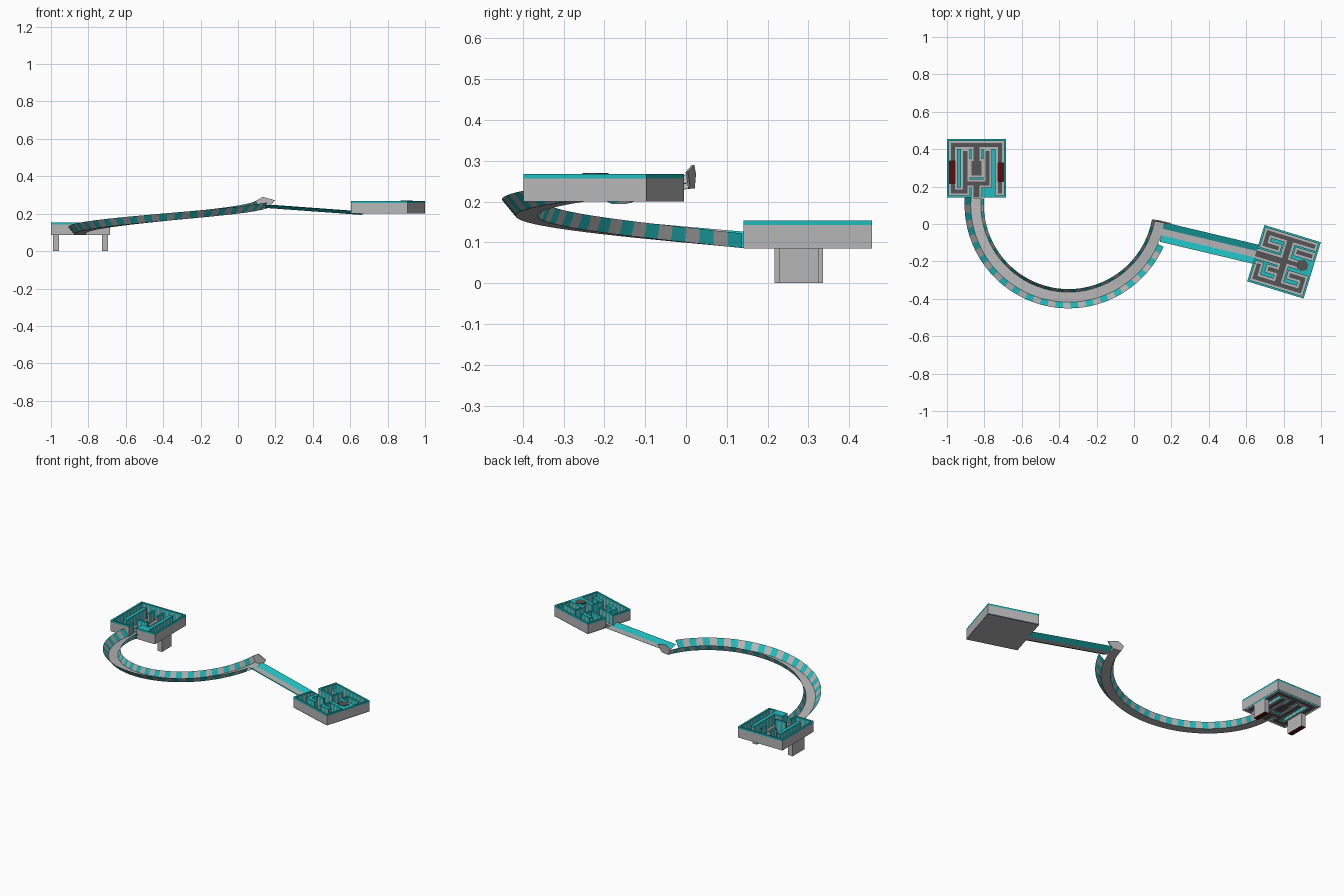
import bpy, bmesh
from math import radians, cos, sin
from mathutils import Vector, Matrix

cube = bpy.data.objects.get("Cube")
if cube:
    bpy.data.objects.remove(cube, do_unlink=True)

# Colours
COLOURS = {
    "teal": (0.015, 0.5, 0.51),
    "light_grey": (0.47, 0.47, 0.47),
    "dark_grey": (0.09, 0.09, 0.09),
    "dark_red": (0.1, 0.004, 0.004),
}
TEAL, LIGHT, DARK, RED = range(4)
mats = []
for name, rgb in COLOURS.items():
    m = bpy.data.materials.new(name)
    m.use_nodes = True
    m.diffuse_color = (*rgb, 1)
    m.node_tree.nodes["Principled BSDF"].inputs["Base Color"].default_value = (*rgb, 1)
    mats.append(m)


def add_face(bm, points, mat):
    f = bm.faces.new([bm.verts.new(p) for p in points])
    f.material_index = mat


def finish(bm, name, matrix=None):
    bmesh.ops.remove_doubles(bm, verts=bm.verts, dist=0.0002)
    mesh = bpy.data.meshes.new(name)
    bm.to_mesh(mesh)
    bm.free()
    for m in mats:
        mesh.materials.append(m)
    ob = bpy.data.objects.new(name, mesh)
    bpy.context.collection.objects.link(ob)
    if matrix:
        ob.matrix_world = matrix
    return ob


N = 29            # maze cells per side
SIZE = 0.315
CELL = SIZE / N


def cells(rects):
    return {(c, r) for c0, r0, c1, r1 in rects
            for c in range(c0, c1 + 1) for r in range(r0, r1 + 1)}


def maze(name, paths, pits, centre, angle, z0, z1):
    """Walled box: dark paths with light borders, teal wall tops, deep red pits."""
    dark, pit = cells(paths), cells(pits)
    floor = {(c + i, r + j) for c, r in dark for i in (-1, 0, 1) for j in (-1, 0, 1)}

    def inside(k):
        return 0 <= k[0] < N and 0 <= k[1] < N

    def height(k):
        if not inside(k):
            return z0
        return 0 if k in pit else z0 if k in floor else z1

    def corner(c, r, z):
        return Vector((c * CELL - SIZE / 2, r * CELL - SIZE / 2, z))

    lip = z1 - 0.011
    bm = bmesh.new()
    for c in range(N):
        for r in range(N):
            k = (c, r)
            h = height(k)
            top = RED if k in pit else DARK if k in dark else LIGHT if k in floor else TEAL
            add_face(bm, [corner(c, r, h), corner(c + 1, r, h),
                          corner(c + 1, r + 1, h), corner(c, r + 1, h)], top)
            # Walls drop from this cell to each lower neighbour
            ring = [(c, r), (c + 1, r), (c + 1, r + 1), (c, r + 1)]
            steps = [(0, -1), (1, 0), (0, 1), (-1, 0)]
            for s, (dc, dr) in enumerate(steps):
                n = (c + dc, r + dr)
                low = height(n)
                a, b = ring[s], ring[(s + 1) % 4]
                rib = TEAL if inside(n) and (c + r) % 3 else LIGHT
                for lo, hi, mat in ((0, z0, LIGHT), (z0, lip, rib), (lip, z1, TEAL)):
                    if low <= lo and hi <= h:
                        add_face(bm, [corner(*a, lo), corner(*b, lo),
                                      corner(*b, hi), corner(*a, hi)], mat)
    matrix = Matrix.Translation((*centre, 0)) @ Matrix.Rotation(radians(angle), 4, 'Z')
    return finish(bm, name, matrix)


# Lower maze with two pits that reach the ground
maze("lower_maze",
     [(2, 25, 26, 26), (2, 2, 3, 26), (25, 2, 26, 26),      # outer loop
      (2, 2, 9, 3), (8, 2, 9, 22), (19, 6, 20, 22),         # inner lanes
      (8, 6, 20, 7), (13, 0, 15, 7),                        # entrance
      (12, 11, 16, 17), (13, 17, 15, 25)],                  # middle room
     [(1, 7, 3, 17), (25, 8, 27, 16)],
     (-0.8425, 0.298), 0, 0.085, 0.154)

# Upper maze
B_CENTRE, B_ANGLE = (0.802, -0.202), -17
maze("upper_maze",
     [(0, 13, 13, 15), (13, 3, 15, 25),                     # entrance, spine
      (2, 25, 26, 26), (2, 19, 3, 26), (2, 19, 9, 20),      # upper lanes
      (19, 20, 26, 21), (8, 8, 15, 9), (2, 8, 3, 9),
      (2, 2, 3, 9), (2, 2, 26, 3), (25, 2, 26, 9),          # lower lanes
      (19, 8, 26, 9), (15, 14, 20, 15)],
     [], B_CENTRE, B_ANGLE, 0.2, 0.267)

# Closed underside and goal pad of the upper maze
turn = Matrix.Translation((*B_CENTRE, 0)) @ Matrix.Rotation(radians(B_ANGLE), 4, 'Z')
bm = bmesh.new()
h = SIZE / 2
add_face(bm, [(-h, h, 0.198), (h, h, 0.198), (h, -h, 0.198), (-h, -h, 0.198)], LIGHT)
finish(bm, "upper_maze_base", turn)

bm = bmesh.new()
bmesh.ops.create_cone(bm, cap_ends=True, segments=6, radius1=0.033, radius2=0.033, depth=0.005)
for f in bm.faces:
    f.material_index = DARK
finish(bm, "goal_pad", turn @ Matrix.Translation((0.1, 0.01, 0.267)))

# Curved rising track: inner bank, floor, outer bank
CURVE = Vector((-0.35, 0.105))
START, END, STRIPES = 176, 349, 40
SECTION = [(0.453, 0.036), (0.469, 0), (0.523, 0), (0.556, 0.04)]


def curve_section(t):
    a = radians(START + (END - START) * t)
    z = 0.086 + 0.146 * t
    return [Vector((CURVE.x + q * cos(a), CURVE.y + q * sin(a), z + dz)) for q, dz in SECTION]


bm = bmesh.new()
for i in range(STRIPES):
    for half in (0, 1):
        s0 = curve_section((i + half / 2) / STRIPES)
        s1 = curve_section((i + half / 2 + 0.5) / STRIPES)
        for j in range(3):
            if j == 2 and i >= STRIPES - 3:
                continue      # gap where the straight track leaves
            mat = LIGHT if j == 1 or i % 2 else TEAL
            add_face(bm, [s0[j], s0[j + 1], s1[j + 1], s1[j]], mat)
finish(bm, "curved_track")

# Pointed stop plate closing the end of the curve
end = curve_section(1)
peak = (end[1] + end[2]) / 2 + Vector((-0.005, 0.004, 0.058))
bm = bmesh.new()
add_face(bm, [end[0], end[1], end[2], end[3], peak], LIGHT)
geom = bmesh.ops.extrude_face_region(bm, geom=bm.faces[:])
back = [v for v in geom["geom"] if isinstance(v, bmesh.types.BMVert)]
bmesh.ops.translate(bm, verts=back, vec=(0.001, 0.006, 0))
bmesh.ops.recalc_face_normals(bm, faces=bm.faces)
for f in bm.faces:
    f.material_index = LIGHT
finish(bm, "end_stop")

# Straight descending track with plain teal banks
a, b = Vector((0.15, -0.043, 0.231)), Vector((0.66, -0.164, 0.194))
side = Vector((b.y - a.y, a.x - b.x, 0)).normalized()
profile = [(-0.053, 0.018), (-0.018, 0), (0.018, 0), (0.053, 0.018)]
bm = bmesh.new()
lines = [[p - side * off * -1 + Vector((0, 0, dz)) for off, dz in profile] for p in (a, b)]
for j in range(3):
    add_face(bm, [lines[0][j + 1], lines[0][j], lines[1][j], lines[1][j + 1]],
             LIGHT if j == 1 else TEAL)
bmesh.ops.recalc_face_normals(bm, faces=bm.faces)
if sum(f.normal.z for f in bm.faces) < 0:
    bmesh.ops.reverse_faces(bm, faces=bm.faces)
finish(bm, "straight_track")
